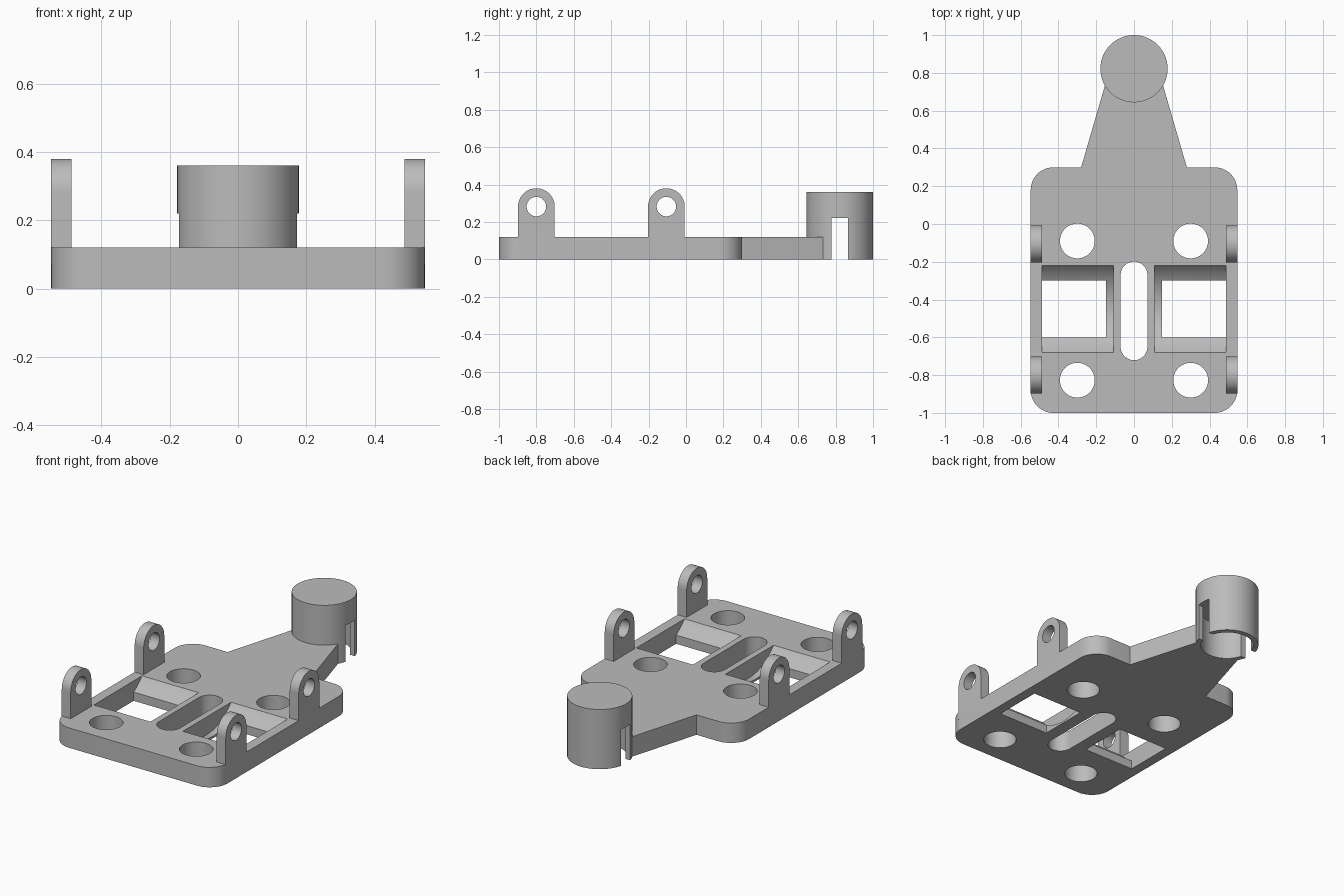
import bpy, bmesh, math
from mathutils import Vector, Matrix

if "Cube" in bpy.data.objects:
    bpy.data.objects.remove(bpy.data.objects["Cube"])

grey = bpy.data.materials.new("plain_grey")
grey.use_nodes = True
grey.diffuse_color = (0.5, 0.5, 0.5, 1)
grey.node_tree.nodes["Principled BSDF"].inputs["Base Color"].default_value = (0.5, 0.5, 0.5, 1)


def arc(cx, cy, r, start, end, steps):
    """Points on an arc, angles in degrees."""
    angles = [math.radians(start + (end - start) * i / steps) for i in range(steps + 1)]
    return [(cx + r * math.cos(a), cy + r * math.sin(a)) for a in angles]


def circle(cx, cy, r, steps=64):
    return arc(cx, cy, r, 0, 360, steps)[:-1]


def prism(name, outline, low, high, axis="Z"):
    """Extrude an outline: XY along z, or YZ along x."""
    place = (lambda p, h: (p[0], p[1], h)) if axis == "Z" else (lambda p, h: (h, p[0], p[1]))
    bm = bmesh.new()
    face = bm.faces.new([bm.verts.new(place(p, low)) for p in outline])
    new = bmesh.ops.extrude_face_region(bm, geom=[face])["geom"]
    shift = Vector(place((0, 0), high - low))
    bmesh.ops.translate(bm, vec=shift, verts=[v for v in new if isinstance(v, bmesh.types.BMVert)])
    bmesh.ops.recalc_face_normals(bm, faces=bm.faces)
    mesh = bpy.data.meshes.new(name)
    bm.to_mesh(mesh)
    bm.free()
    mesh.materials.append(grey)
    obj = bpy.data.objects.new(name, mesh)
    bpy.context.collection.objects.link(obj)
    return obj


def box(x0, x1, y0, y1, z0, z1):
    return prism("cutter", [(x0, y0), (x1, y0), (x1, y1), (x0, y1)], z0, z1)


def carve(obj, cutters):
    """Subtract the cutters, bake the result and remove them."""
    for c in cutters:
        c.hide_render = True
        mod = obj.modifiers.new("cut", "BOOLEAN")
        mod.operation, mod.solver, mod.object = "DIFFERENCE", "EXACT", c
    graph = bpy.context.evaluated_depsgraph_get()
    mesh = bpy.data.meshes.new_from_object(obj.evaluated_get(graph))
    obj.modifiers.clear()
    obj.data = mesh
    for c in cutters:
        bpy.data.objects.remove(c)


W, T = 0.547, 0.12            # plate half width and thickness
R = 0.12                      # plate corner radius
BACK = 0.30
CUP_Y, CUP_R = 0.822, 0.178
parts = []

# Base plate with rounded corners and tapering neck
right_half = (arc(W - R, -1 + R, R, -90, 0, 12) + arc(W - R, BACK - R, R, 0, 90, 12)
              + [(0.28, BACK), (0.128, CUP_Y)])
plate = prism("base_plate", right_half + [(-x, y) for x, y in reversed(right_half)], 0, T)

# Long centre slot, round holes and the two cradle windows
cutters = [prism("cutter", arc(0, -0.27, 0.071, 0, 180, 24) + arc(0, -0.65, 0.071, 180, 360, 24), -0.1, 0.3)]
for s in (-1, 1):
    for y in (-0.09, -0.827):
        cutters.append(prism("cutter", circle(s * 0.3, y, 0.092), -0.1, 0.3))
    x0, x1 = sorted((s * 0.108, s * 0.486))
    cutters.append(prism("cutter", circle(-0.45, 0.31, 0.298, 96), x0, x1, "X"))
    x0, x1 = sorted((s * 0.147, s * 0.486))
    cutters.append(box(x0, x1, -0.6, -0.3, -0.1, 0.3))
# The neck stops inside the cup wall
cutters.append(prism("cutter", circle(0, CUP_Y, 0.165), -0.1, 0.3))
carve(plate, cutters)
parts.append(plate)

# Round cup, hollow below, with a slot through both sides
cup = prism("end_cup", circle(0, CUP_Y, CUP_R, 96), 0, 0.36)
carve(cup, [prism("cutter", circle(0, CUP_Y, 0.148), -0.1, 0.22),
            box(-0.3, 0.3, CUP_Y - 0.044, CUP_Y + 0.044, -0.1, 0.22)])
parts.append(cup)

# Four upright lugs with pin holes
for side, s in (("left", 1), ("right", -1)):
    for place, y in (("front", -0.8), ("rear", -0.105)):
        r, z = 0.098, 0.282
        outline = arc(y, z, r, 0, 180, 32) + [(y - r, T - 0.05), (y + r, T - 0.05)]
        x0, x1 = sorted((s * 0.487, s * W))
        lug = prism(f"{place}_{side}_lug", outline, x0, x1, "X")
        carve(lug, [prism("cutter", circle(y, z, 0.052, 48), x0 - 0.1, x1 + 0.1, "X")])
        parts.append(lug)

# Smooth the round walls, keep edges sharp
bpy.ops.object.select_all(action="DESELECT")
for p in parts:
    p.select_set(True)
bpy.context.view_layer.objects.active = plate
bpy.ops.object.shade_smooth_by_angle(angle=math.radians(30))
